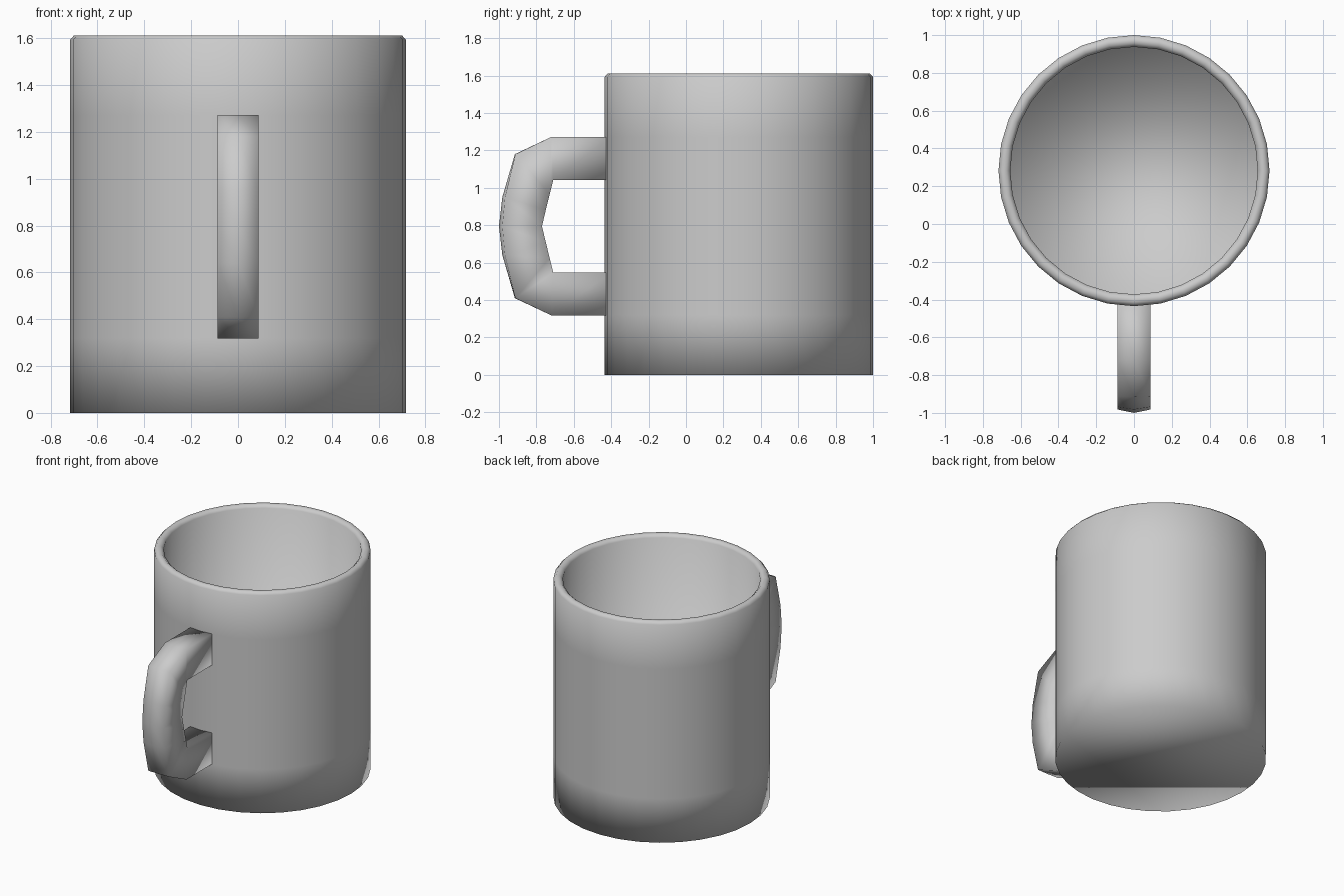
import bpy, bmesh, math

if "Cube" in bpy.data.objects:
    bpy.data.objects.remove(bpy.data.objects["Cube"])

SIDES = 32
CENTRE_Y = 0.2825


def finish(name, bm):
    bmesh.ops.recalc_face_normals(bm, faces=bm.faces)
    for f in bm.faces:
        f.smooth = True
    mesh = bpy.data.meshes.new(name)
    bm.to_mesh(mesh)
    bm.free()
    obj = bpy.data.objects.new(name, mesh)
    bpy.context.collection.objects.link(obj)
    return obj


def skin(bm, rings):
    """Join closed rings of points with quads and cap both ends."""
    loops = [[bm.verts.new(p) for p in ring] for ring in rings]
    n = len(loops[0])
    for a, b in zip(loops, loops[1:]):
        for i in range(n):
            j = (i + 1) % n
            bm.faces.new((a[i], a[j], b[j], b[i]))
    bm.faces.new(loops[0])
    bm.faces.new(loops[-1])


def circle(r, z):
    return [(r * math.sin(2 * math.pi * i / SIDES),
             CENTRE_Y + r * math.cos(2 * math.pi * i / SIDES), z)
            for i in range(SIDES)]


# Cup: outer wall, bevelled rim, inner wall and floor
cup_profile = [(0.7175, 0), (0.7175, 0.32), (0.7175, 0.55), (0.7175, 1.04),
               (0.7175, 1.27), (0.7175, 1.593), (0.70, 1.612),
               (0.675, 1.612), (0.655, 1.593), (0.655, 0.07)]
bm = bmesh.new()
skin(bm, [circle(r, z) for r, z in cup_profile])
finish("cup_body", bm)

# Handle: upper half as outer (y, z), inner (y, z), bulge of the centre line
MID_Z = 0.795
HALF_WIDTH = 0.087
upper = [((-0.40, 1.272), (-0.40, 1.042), 0),
         ((-0.72, 1.272), (-0.71, 1.042), 0),
         ((-0.912, 1.18), (-0.729, 0.965), 0.003),
         ((-0.968, 0.95), (-0.75, 0.88), 0.014),
         ((-0.982, MID_Z), (-0.77, MID_Z), 0.018)]
lower = [((o[0], 2 * MID_Z - o[1]), (i[0], 2 * MID_Z - i[1]), b)
         for o, i, b in reversed(upper[:-1])]
rings = []
for (oy, oz), (iy, iz), bulge in upper + lower:
    w = HALF_WIDTH
    rings.append([(-w, oy, oz), (0, oy - bulge, oz), (w, oy, oz),
                  (w, iy, iz), (0, iy, iz), (-w, iy, iz)])
bm = bmesh.new()
skin(bm, rings)
finish("handle", bm)
